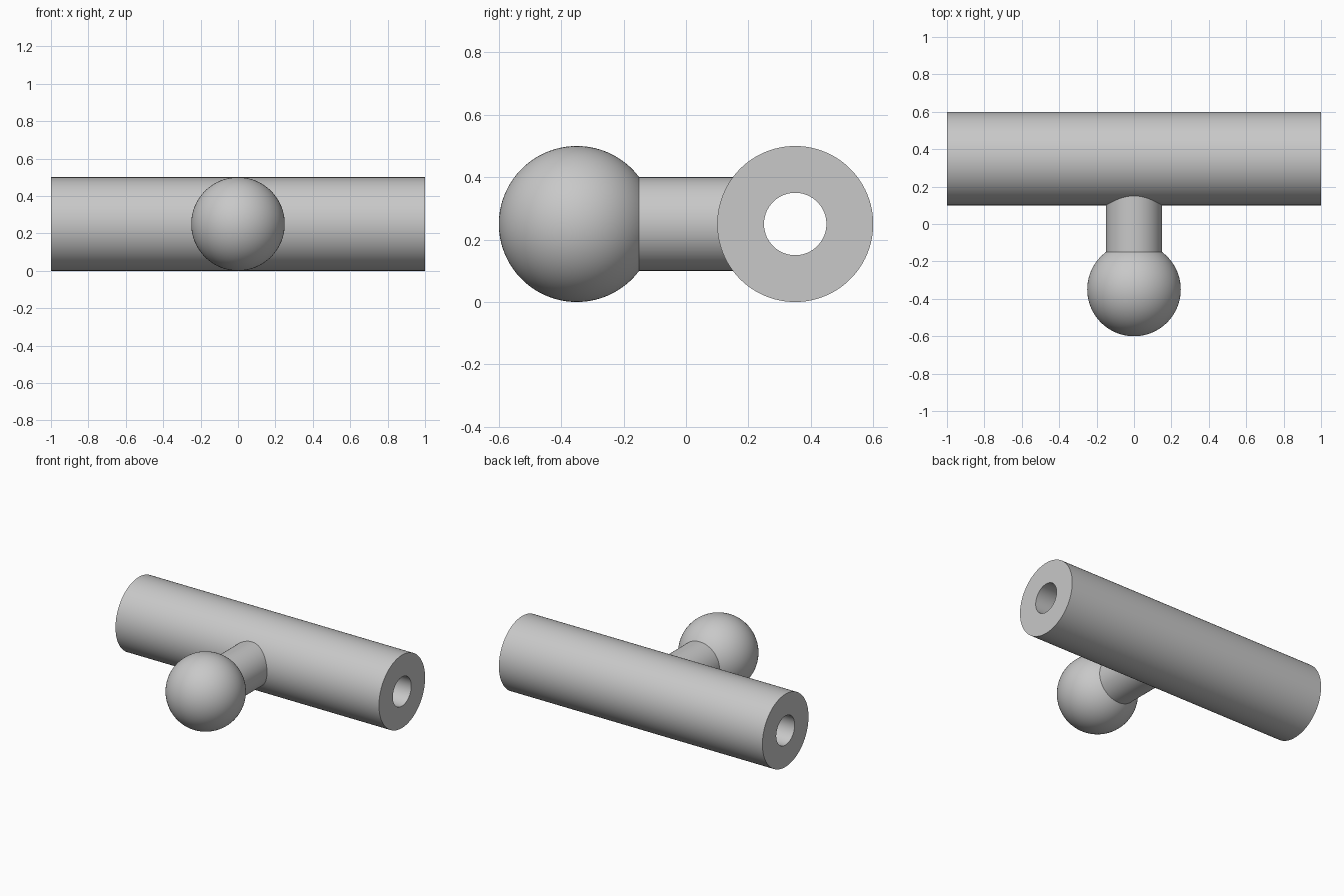
import bpy, bmesh, math
from mathutils import Vector

cube = bpy.data.objects.get("Cube")
if cube:
    bpy.data.objects.remove(cube, do_unlink=True)

SEGMENTS = 96
BALL_R, NECK_R, BORE_R = 0.25, 0.15, 0.10
AXIS_Z, OFFSET = 0.25, 0.35

grey = bpy.data.materials.new("plain grey")
grey.use_nodes = True
colour = (0.58, 0.58, 0.58, 1)
grey.diffuse_color = colour
grey.node_tree.nodes["Principled BSDF"].inputs["Base Color"].default_value = colour


def lathe(name, profile, axis, location, closed=False):
    """Revolve (radius, distance along axis) points about a horizontal axis."""
    axis = Vector(axis)
    bm = bmesh.new()
    verts = [bm.verts.new(axis * d + Vector((0, 0, r))) for r, d in profile]
    edges = [bm.edges.new(pair) for pair in zip(verts, verts[1:])]
    if closed:
        edges.append(bm.edges.new((verts[-1], verts[0])))
    bmesh.ops.spin(bm, geom=verts + edges, cent=(0, 0, 0), axis=axis,
                   angle=math.tau, steps=SEGMENTS, use_duplicate=False)
    bmesh.ops.remove_doubles(bm, verts=bm.verts[:], dist=1e-5)
    bmesh.ops.dissolve_degenerate(bm, edges=bm.edges[:], dist=1e-6)
    bmesh.ops.recalc_face_normals(bm, faces=bm.faces[:])
    mesh = bpy.data.meshes.new(name)
    bm.to_mesh(mesh)
    bm.free()
    mesh.materials.append(grey)
    obj = bpy.data.objects.new(name, mesh)
    obj.location = location
    bpy.context.collection.objects.link(obj)
    bpy.ops.object.select_all(action='DESELECT')
    obj.select_set(True)
    bpy.context.view_layer.objects.active = obj
    bpy.ops.object.shade_smooth_by_angle(angle=math.radians(30))
    return obj


# Hollow cross tube, bored from end to end
lathe("cross_tube", [(BORE_R, -1), (BALL_R, -1), (BALL_R, 1), (BORE_R, 1)],
      (1, 0, 0), (0, OFFSET, AXIS_Z), closed=True)

# Ball flowing into a neck that stops inside the tube wall
sweep = math.pi - math.asin(NECK_R / BALL_R)
steps = 40
profile = [(BALL_R * math.sin(sweep * i / steps), -BALL_R * math.cos(sweep * i / steps))
           for i in range(steps + 1)]
neck_end = OFFSET + 0.2
profile += [(NECK_R, neck_end), (0, neck_end)]
lathe("ball_and_neck", profile, (0, 1, 0), (0, -OFFSET, AXIS_Z))
